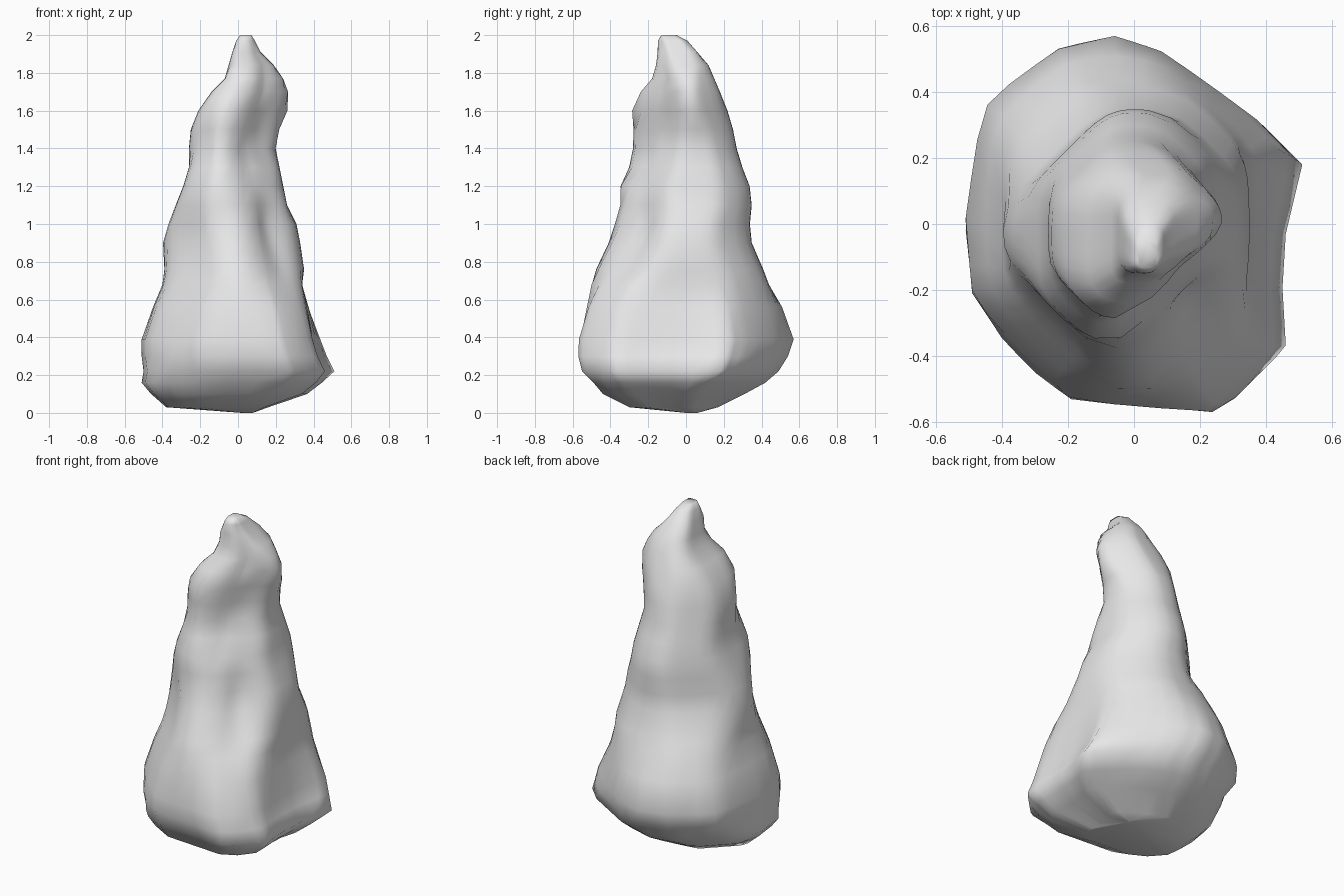
import bpy
import bmesh
import math
from mathutils import Vector

default_cube = bpy.data.objects.get("Cube")
if default_cube:
    bpy.data.objects.remove(default_cube, do_unlink=True)

# Extents of each level in hundredths: height, right, left, front, back
LEVELS = [
    (0, 2, 8, 0, 6), (3, -38, 17, -30, 17), (10, -46, 38, -44, 31),
    (16, -51, 46, -49, 42), (22, -50, 51, -55, 49), (30, -51, 47, -57, 54),
    (39, -51, 44, -57, 57), (56, -45, 38, -53, 51), (68, -40, 34, -51, 44),
    (76, -39, 35, -49, 41), (90, -40, 33, -42, 35), (100, -37, 31, -38, 34),
    (110, -33, 26, -35, 35), (120, -29, 24, -36, 34), (130, -26, 22, -31, 30),
    (140, -26, 20, -31, 27), (150, -25, 22, -29, 25), (160, -21, 27, -29, 22),
    (170, -14, 27, -24, 18), (177, -7, 24, -18, 15), (184, -5, 19, -16, 12),
    (191, -3, 12, -15, 6), (197, -1, 9, -15, 1), (200, 1, 7, -13, -5),
]

# Diagonal extents in hundredths: height, back left, back right,
# front right, front left
DIAGONALS = [
    (0, 8, 3, 0, 6), (3, 13, 25, 45, 45), (10, 29, 37, 50, 55),
    (16, 38, 43, 52, 58), (22, 49, 49, 53, 59), (30, 50, 56, 53, 59),
    (36, 48, 58, 52, 57), (55, 43, 52, 47, 52), (73, 40, 43, 40, 40),
    (92, 33, 31, 35, 31), (117, 31, 30, 36, 24), (140, 24, 25, 28, 17),
    (160, 23, 21, 28, 18), (169, 23, 17, 24, 20), (183, 18, 8, 12, 19),
    (191, 12, 4, 12, 15), (200, 1, -5, 8, 14),
]

# Irregular footprint, counterclockwise, in hundredths
FOOTPRINT = [
    (50, 23), (40, 34), (12, 52), (-3, 57), (-21, 53), (-45, 37), (-51, 2),
    (-49, -20), (-35, -41), (-18, -53), (26, -57), (37, -50), (45, -37),
    (44, -18), (45, 0),
]

# Lumps and hollows: centre, reach, outward push
LUMPS = [
    ((.05, -.27, 1.34), .09, -.04),
    ((.14, -.12, 1.48), .10, -.02),
    ((.18, -.24, 1.00), .10, -.04),
    ((.20, -.26, .82), .10, -.03),
    ((.30, -.28, .66), .08, .02),
    ((.12, -.12, 1.76), .06, -.03),
]


def unit_outline():
    """Footprint scaled to the unit square, with every side cut in three."""
    pts = [Vector(((x + .5) / 50.5, y / 57)) for x, y in FOOTPRINT]
    outline = []
    for p, q in zip(pts, pts[1:] + pts[:1]):
        outline += [p, p.lerp(q, 1 / 3), p.lerp(q, 2 / 3)]
    return outline


def diagonal_extents(height):
    """Diagonal extents blended between the two nearest heights."""
    for low, high in zip(DIAGONALS, DIAGONALS[1:]):
        if height <= high[0]:
            t = (height - low[0]) / (high[0] - low[0])
            return [a + (b - a) * t for a, b in zip(low[1:], high[1:])]


def rounded_radius(angle, reaches):
    """Radius of a soft octagon with the given reach in eight directions."""
    total = 0
    for k, reach in enumerate(reaches):
        facing = max(math.cos(angle - k * math.pi / 4), 0)
        total += (facing / max(reach, .02)) ** 14
    return total ** (-1 / 14)


def clipped_radius(radius, angle, reaches):
    """Radius cut off flat where it passes a diagonal reach."""
    for k in (1, 3, 5, 7):
        facing = math.cos(angle - k * math.pi / 4)
        if facing > .1:
            radius = min(radius, max(reaches[k], .02) / facing)
    return radius


def push(point, centre):
    """Move a surface point outwards or inwards near each lump."""
    outward = Vector((point.x - centre.x, point.y - centre.y, 0))
    if outward.length:
        outward.normalize()
    amount = 0
    for place, reach, strength in LUMPS:
        distance = (point - Vector(place)).length
        amount += strength * math.exp(-(distance / reach) ** 2)
    return point + outward * amount


def build_ring(bm, level, outline):
    """One level of the rock: the footprint low down, a soft octagon above."""
    z, x0, x1, y0, y1 = (value / 100 for value in level)
    centre = Vector(((x0 + x1) / 2, (y0 + y1) / 2, z))
    half = Vector(((x1 - x0) / 2, (y1 - y0) / 2))
    reaches = []
    sides = (half.x, half.y, half.x, half.y)
    for k, (side, extent) in enumerate(zip(sides, diagonal_extents(level[0]))):
        turn = math.pi / 4 + k * math.pi / 2
        offset = centre.x * math.cos(turn) + centre.y * math.sin(turn)
        reaches += [side, extent / 100 - offset]
    roundness = min(max((z - .35) / .3, 0), 1)
    ring = []
    for p in outline:
        base = Vector((p.x * half.x, p.y * half.y))
        angle = math.atan2(base.y, base.x)
        low = clipped_radius(base.length, angle, reaches)
        high = rounded_radius(angle, reaches)
        shape = base.normalized() * (low + (high - low) * roundness)
        ring.append(bm.verts.new(push(centre + shape.to_3d(), centre)))
    return ring


# Plain grey stone
stone = bpy.data.materials.new("grey_stone")
stone.use_nodes = True
grey = (.8, .8, .8, 1)
stone.diffuse_color = grey
stone.node_tree.nodes["Principled BSDF"].inputs["Base Color"].default_value = grey

# Rock spire lofted through the levels and capped at both ends
bm = bmesh.new()
outline = unit_outline()
rings = [build_ring(bm, level, outline) for level in LEVELS]
for lower, upper in zip(rings, rings[1:]):
    for i in range(len(outline)):
        j = (i + 1) % len(outline)
        bm.faces.new((lower[i], lower[j], upper[j], upper[i]))
bm.faces.new(rings[0][::-1])
bm.faces.new(rings[-1])
bmesh.ops.recalc_face_normals(bm, faces=bm.faces)
for face in bm.faces:
    face.smooth = True

mesh = bpy.data.meshes.new("rock_spire")
bm.to_mesh(mesh)
bm.free()
mesh.materials.append(stone)
spire = bpy.data.objects.new("rock_spire", mesh)
bpy.context.collection.objects.link(spire)
